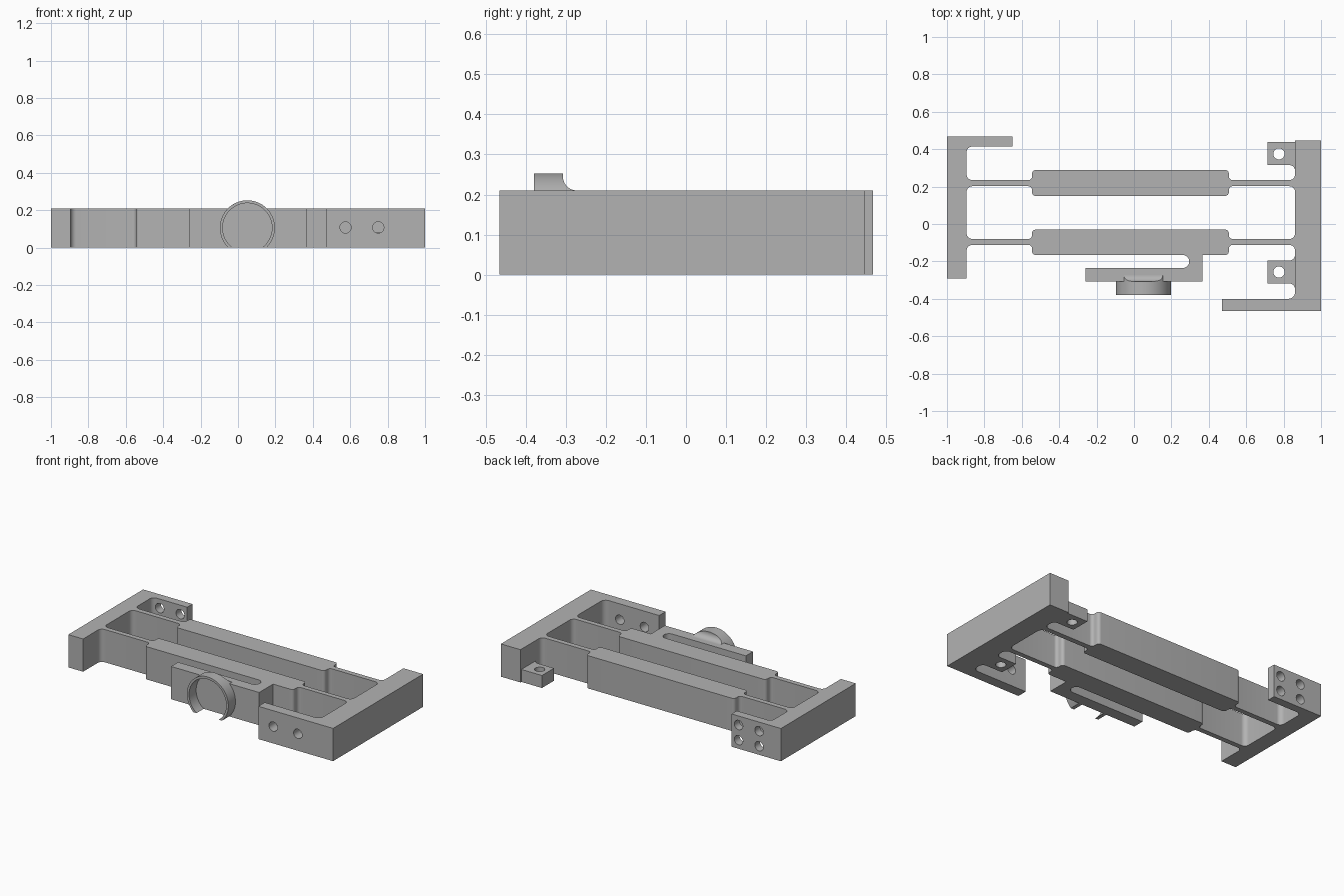
import bpy, bmesh, math
from mathutils import Vector

if "Cube" in bpy.data.objects:
    bpy.data.objects.remove(bpy.data.objects["Cube"])

H = 0.21
grey = bpy.data.materials.new("machined_grey")
grey.diffuse_color = (0.45, 0.45, 0.45, 1)
grey.use_nodes = True
grey.node_tree.nodes["Principled BSDF"].inputs["Base Color"].default_value = grey.diffuse_color

PLACE = {'x': lambda u, v, w: (w, u, v),
         'y': lambda u, v, w: (u, w, v),
         'z': lambda u, v, w: (u, v, w)}


def fillet(points, steps=8):
    """Outline of (u, v[, radius]) points with its corners rounded."""
    out, n = [], len(points)
    for i, p in enumerate(points):
        c = Vector(p[:2])
        if len(p) < 3:
            out.append(c)
            continue
        a = (Vector(points[i - 1][:2]) - c).normalized()
        b = (Vector(points[(i + 1) % n][:2]) - c).normalized()
        r, mid = p[2], c + (a + b) * p[2]      # all corners are square
        for k in range(steps + 1):
            t = k / steps * math.pi / 2
            out.append(mid - b * r * math.cos(t) - a * r * math.sin(t))
    return out


def prism(name, outline, lo, hi, axis='z'):
    """Extrude an outline from lo to hi along an axis."""
    bm = bmesh.new()
    f = PLACE[axis]
    vs = [bm.verts.new(f(p[0], p[1], lo)) for p in outline]
    face = bm.faces.new(vs)
    ext = bmesh.ops.extrude_face_region(bm, geom=[face])
    move = Vector(f(0, 0, hi - lo))
    bmesh.ops.translate(bm, vec=move, verts=[
        g for g in ext['geom'] if isinstance(g, bmesh.types.BMVert)])
    bmesh.ops.recalc_face_normals(bm, faces=bm.faces)
    me = bpy.data.meshes.new(name)
    bm.to_mesh(me)
    bm.free()
    ob = bpy.data.objects.new(name, me)
    me.materials.append(grey)
    bpy.context.collection.objects.link(ob)
    return ob


def arc(cu, cv, r, a0, a1, steps):
    return [(cu + r * math.cos(a0 + (a1 - a0) * k / steps),
             cv + r * math.sin(a0 + (a1 - a0) * k / steps)) for k in range(steps + 1)]


def circle(cu, cv, r, n=32):
    return arc(cu, cv, r, 0, 2 * math.pi, n)[:-1]


def activate(ob):
    bpy.ops.object.select_all(action='DESELECT')
    ob.select_set(True)
    bpy.context.view_layer.objects.active = ob


def combine(ob, other, op):
    m = ob.modifiers.new("combine", 'BOOLEAN')
    m.operation, m.object, m.solver = op, other, 'EXACT'
    activate(ob)
    bpy.ops.object.modifier_apply(modifier=m.name)
    bpy.data.objects.remove(other)


# Frame: two end blocks, arms, lower beam with bracket, upper beam
XL, XR, TL, TR, S, F = -0.895, 0.861, -0.545, 0.507, 0.02, 0.03
frame = prism("flexure_frame", fillet([
    (-1, -.291), (XL, -.291), (XL, -.112, F), (TL, -.112, S), (TL, -.166, S),
    (.295, -.166, .034), (.295, -.235, .034), (-.26, -.235), (-.26, -.307),
    (.365, -.307), (.365, -.166), (TR, -.166, S), (TR, -.112, S),
    (XR, -.112, F), (XR, -.4, .035), (.47, -.4), (.47, -.465), (1, -.465),
    (1, .447), (XR, .447), (XR, .235, F), (TR, .235, S), (TR, .289, S),
    (TL, .289, S), (TL, .235, S), (XL, .235, F), (XL, .414, F),
    (-.65, .414), (-.65, .467), (-1, .467)]), 0, H)

# Window between the two beams
window = prism("window_cutter", fillet([
    (XL, -.08, F), (TL, -.08, S), (TL, -.03, S), (TR, -.03, S), (TR, -.08, S),
    (XR, -.08, F), (XR, .202, F), (TR, .202, S), (TR, .15, S),
    (TL, .15, S), (TL, .202, S), (XL, .202, F)]), -.1, H + .1)
combine(frame, window, 'DIFFERENCE')

# Low mounting tabs with vertical holes
for y0, y1, hy in ((.315, .438, .375), (-.318, -.195, -.257)):
    low = [(.715, y0), (XR, y0, F), (XR, y0 - .031), (.92, y0 - .031)]
    if y1 < 0:
        high = [(.92, y1 + .031), (XR, y1 + .031), (XR, y1, F), (.715, y1)]
    else:
        high = [(.92, y1), (.715, y1)]
    tab = prism("mounting_tab", fillet(low + high), 0, .08)
    combine(tab, prism("hole", circle(.775, hy, .03), -.1, .2), 'DIFFERENCE')
    combine(frame, tab, 'UNION')

# Bolt holes through the front arm and the rear arm
holes = [(x, .108, -.5, -.37) for x in (.575, .75)]
holes += [(x, z, .39, .5) for x in (-.7, -.845) for z in (.055, .152)]
for x, z, lo, hi in holes:
    combine(frame, prism("hole", circle(x, z, .03), lo, hi, 'y'), 'DIFFERENCE')

# Round cup rim on the bracket, cut open at the base
CX, CZ, RO, RI = .05, .106, .147, .132
ao, ai = -math.asin(CZ / RO), -math.asin(CZ / RI)
rim = prism("cup_rim",
            arc(CX, CZ, RO, ao, math.pi - ao, 56) +
            arc(CX, CZ, RI, math.pi - ai, ai, 56), -.379, -.307, 'y')

# Curved web joining the rim to the bracket top
web = prism("rim_web", [(-.307, H)] +
            arc(-.272, H + .035, .035, -math.pi / 2, -math.pi, 12),
            CX - .2, CX + .2, 'x')
combine(web, prism("clip", circle(CX, CZ, RO, 96), -.4, -.2, 'y'), 'INTERSECT')

for ob in (frame, rim, web):
    activate(ob)
    bpy.ops.object.shade_smooth_by_angle(angle=math.radians(30))
